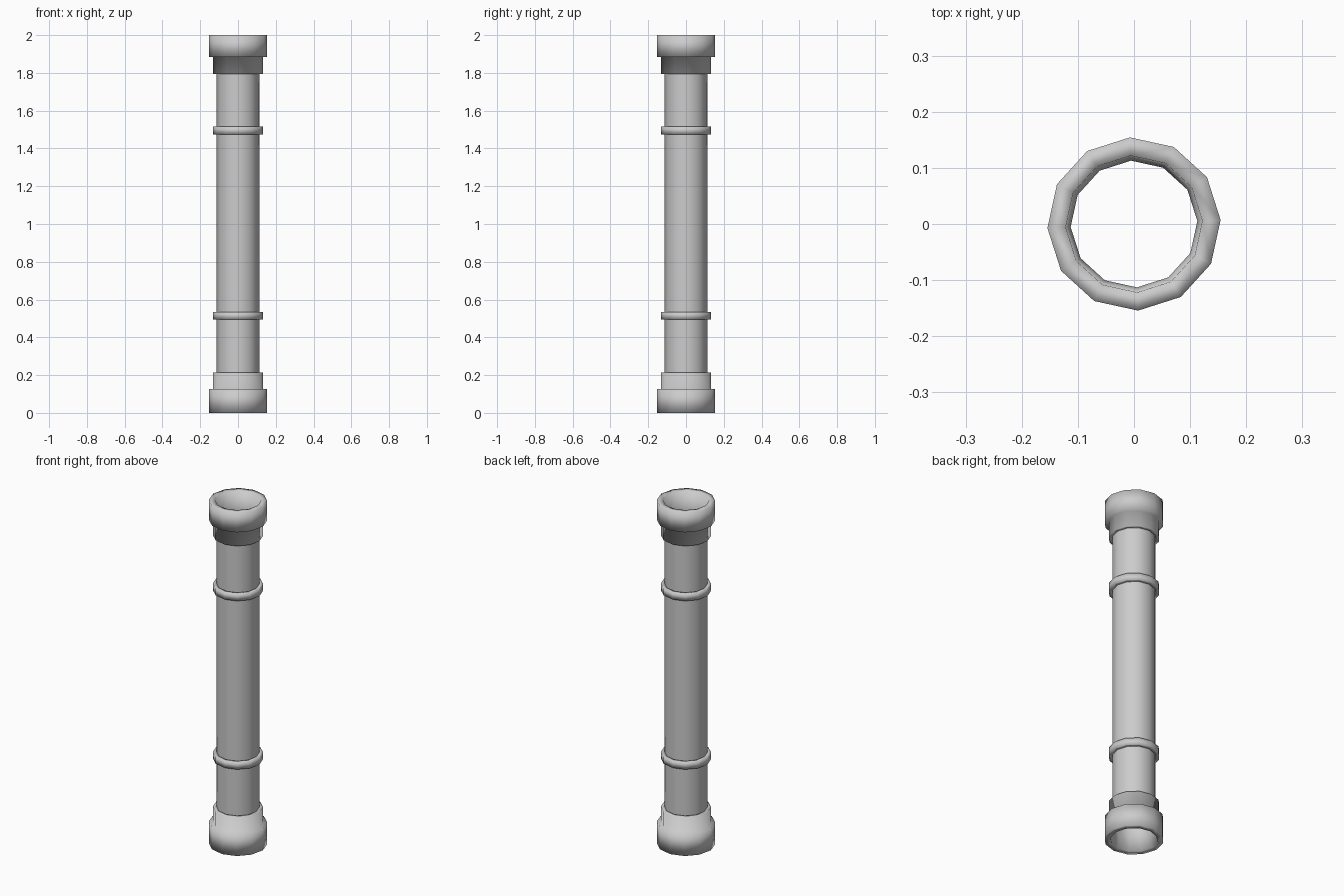
import bpy
import bmesh
from math import cos, sin, pi, radians

cube = bpy.data.objects.get("Cube")
if cube:
    bpy.data.objects.remove(cube, do_unlink=True)

SIDES = 12
TURN = radians(2.7)
TUBE_R, COLLAR_R, CAP_R, MOUTH_R = 0.113, 0.133, 0.1545, 0.122

# One plain grey for the whole pipe
grey = bpy.data.materials.new("pipe grey")
grey.use_nodes = True
grey.diffuse_color = (0.6, 0.6, 0.6, 1)
grey.node_tree.nodes["Principled BSDF"].inputs["Base Color"].default_value = (0.6, 0.6, 0.6, 1)


def lathe(name, profile, closed=False):
    """Turn a profile of (radius, height) points into a smooth-shaded ring."""
    bm = bmesh.new()
    loops = []
    for r, z in profile:
        angles = [TURN + 2 * pi * i / SIDES for i in range(SIDES)]
        loops.append([bm.verts.new((r * cos(a), r * sin(a), z)) for a in angles])
    pairs = list(zip(loops, loops[1:]))
    if closed:
        pairs.append((loops[-1], loops[0]))
    for low, high in pairs:
        for i in range(SIDES):
            j = (i + 1) % SIDES
            face = bm.faces.new((low[i], low[j], high[j], high[i]))
            face.smooth = True
    if closed:
        bmesh.ops.recalc_face_normals(bm, faces=bm.faces)
    mesh = bpy.data.meshes.new(name)
    bm.to_mesh(mesh)
    bm.free()
    mesh.materials.append(grey)
    obj = bpy.data.objects.new(name, mesh)
    bpy.context.collection.objects.link(obj)
    return obj


def end_fitting(name, end, shoulder, neck):
    """Stepped socket: narrow collar, wide cap and a flared mouth."""
    lathe(name, [(TUBE_R, neck), (COLLAR_R, neck), (COLLAR_R, shoulder),
                 (CAP_R, shoulder), (CAP_R, end), (MOUTH_R, end),
                 (TUBE_R, shoulder)], closed=True)


# Main tube
lathe("tube", [(TUBE_R, 0.21), (TUBE_R, 1.80)])

# Sockets at both ends
end_fitting("bottom_socket", 0.0, 0.127, 0.215)
end_fitting("top_socket", 2.0, 1.885, 1.795)

# Raised bands around the tube
for name, z in (("lower_band", 0.514), ("upper_band", 1.495)):
    lathe(name, [(TUBE_R, z - 0.02), (COLLAR_R, z - 0.02),
                 (COLLAR_R, z + 0.02), (TUBE_R, z + 0.02)], closed=True)
